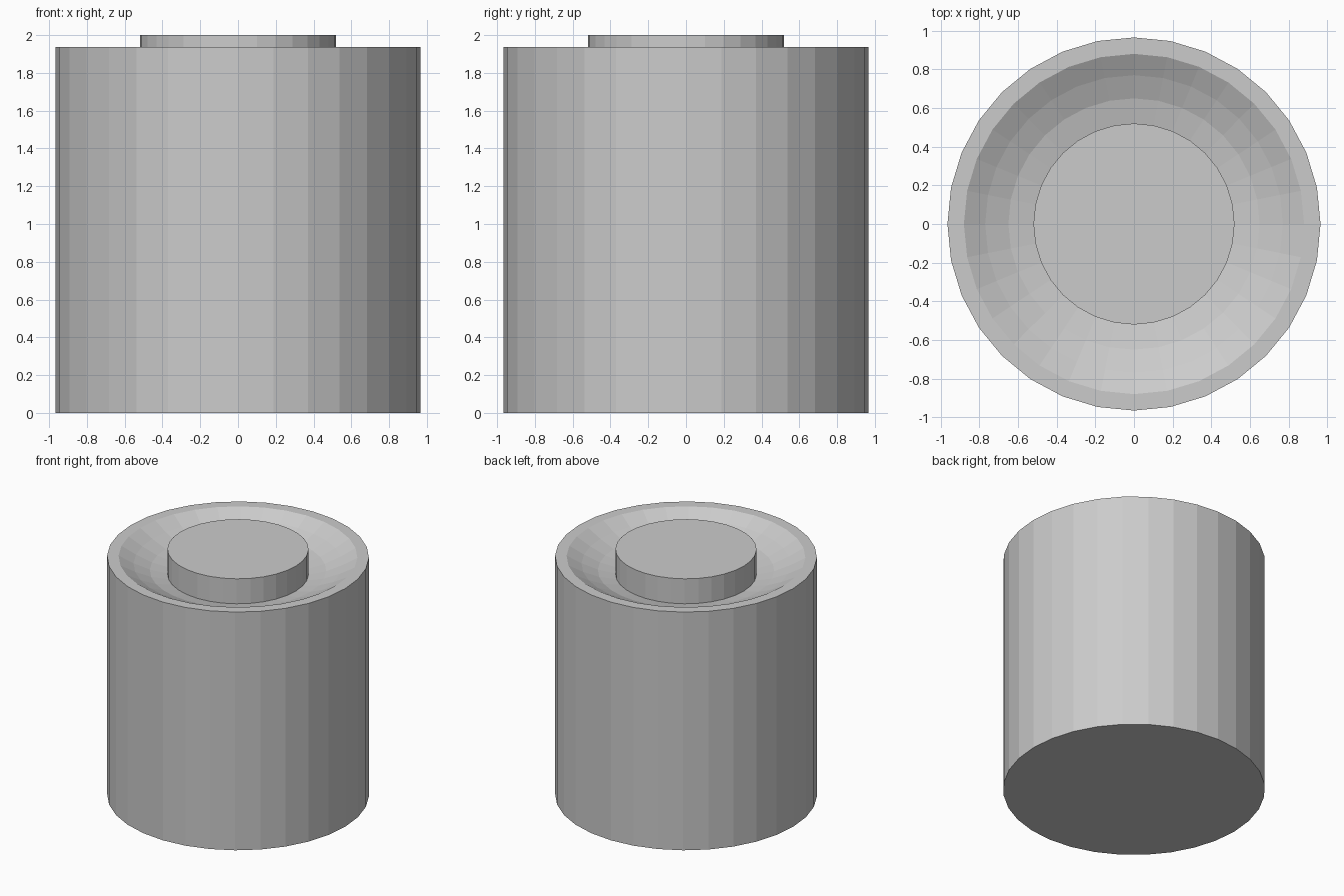
import bpy, bmesh
from math import cos, sin, pi

if "Cube" in bpy.data.objects:
    bpy.data.objects.remove(bpy.data.objects["Cube"])

SIDES = 32


def lathe(name, profile):
    """Revolve (radius, z) points into a closed, flat-faced solid with end caps."""
    bm = bmesh.new()
    rings = [[bm.verts.new((r * cos(2 * pi * i / SIDES), r * sin(2 * pi * i / SIDES), z))
              for i in range(SIDES)] for r, z in profile]
    for low, high in zip(rings, rings[1:]):
        for i in range(SIDES):
            j = (i + 1) % SIDES
            bm.faces.new((low[i], low[j], high[j], high[i]))
    bm.faces.new(rings[0][::-1])
    bm.faces.new(rings[-1])
    mesh = bpy.data.meshes.new(name)
    bm.to_mesh(mesh)
    bm.free()
    obj = bpy.data.objects.new(name, mesh)
    bpy.context.collection.objects.link(obj)
    return obj


# Cylinder wall, flat rim, dished recess and raised centre plug in one profile
lathe("canister_body", [
    (0.965, 0.0), (0.965, 1.937),                  # outer wall
    (0.88, 1.937),                                 # rim
    (0.77, 1.877), (0.65, 1.826), (0.52, 1.797),   # dished recess
    (0.52, 2.0),                                   # centre plug
])
